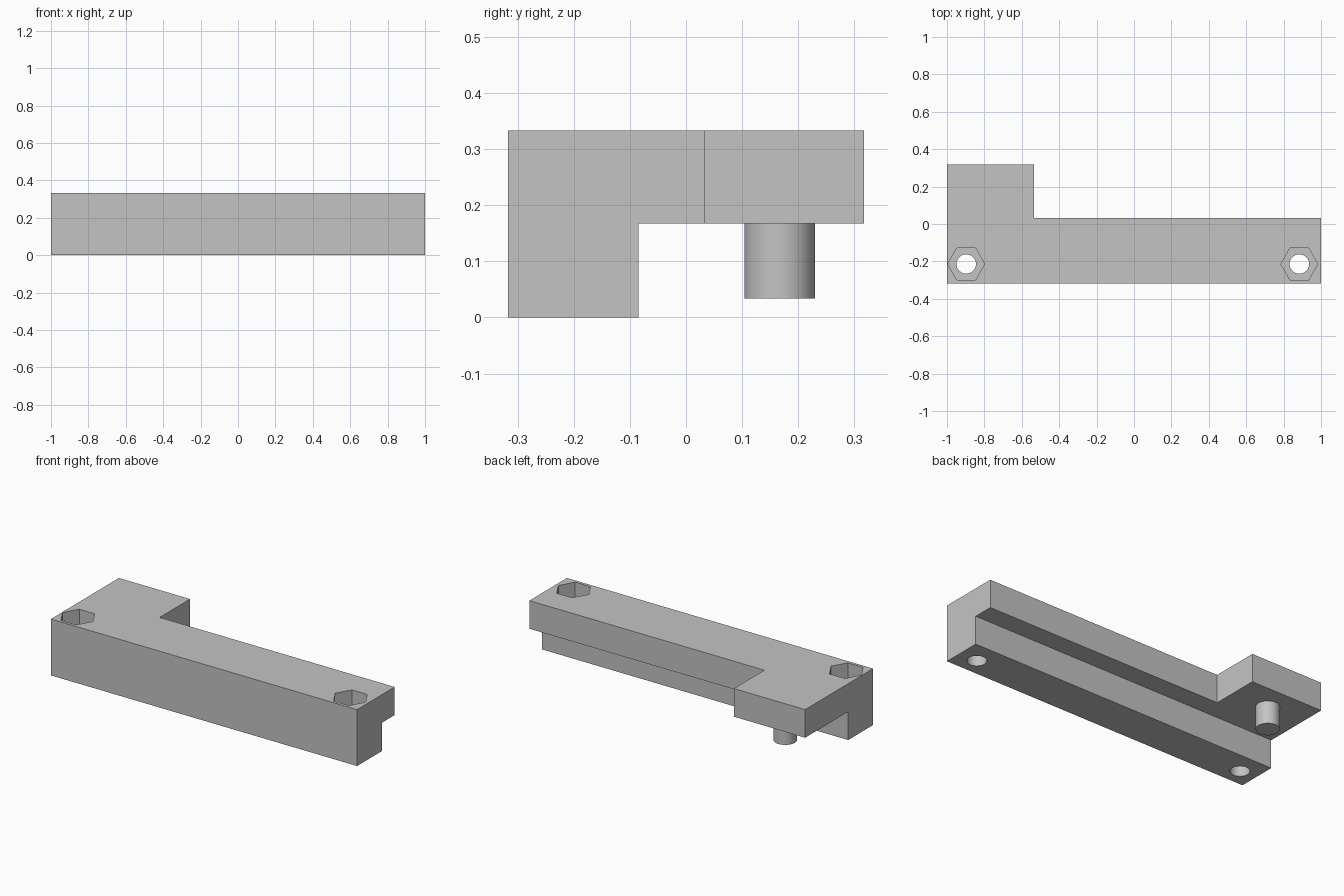
import bpy
import math

if "Cube" in bpy.data.objects:
    bpy.data.objects.remove(bpy.data.objects["Cube"], do_unlink=True)

# Single grey plastic colour
GREY = (0.55, 0.55, 0.55, 1.0)
grey = bpy.data.materials.new("grey_plastic")
grey.use_nodes = True
grey.diffuse_color = GREY
grey.node_tree.nodes["Principled BSDF"].inputs["Base Color"].default_value = GREY

# Main levels and edges
FRONT, BACK = -0.317, 0.317
RAIL_BACK, BAR_BACK = -0.085, 0.033
TAB_RIGHT = -0.535
LEDGE, TOP = 0.167, 0.333
OVER = 0.1  # cutter overshoot


def box(name, low, high):
    bpy.ops.mesh.primitive_cube_add(size=1)
    ob = bpy.context.object
    ob.name = name
    for v in ob.data.vertices:
        v.co = [a + (c + 0.5) * (b - a) for a, b, c in zip(low, high, v.co)]
    ob.data.materials.append(grey)
    return ob


def cylinder(name, x, y, z0, z1, radius, sides):
    bpy.ops.mesh.primitive_cylinder_add(
        vertices=sides, radius=radius, depth=z1 - z0,
        location=(x, y, (z0 + z1) / 2), rotation=(0, 0, math.pi / 2))
    ob = bpy.context.object
    ob.name = name
    ob.data.materials.append(grey)
    return ob


def cut(target, cutter):
    mod = target.modifiers.new("cut", 'BOOLEAN')
    mod.operation = 'DIFFERENCE'
    mod.solver = 'EXACT'
    mod.object = cutter
    bpy.context.view_layer.update()
    bpy.ops.object.select_all(action='DESELECT')
    bpy.context.view_layer.objects.active = target
    target.select_set(True)
    bpy.ops.object.modifier_apply(modifier=mod.name)
    bpy.data.objects.remove(cutter, do_unlink=True)


def smooth(ob):
    bpy.ops.object.select_all(action='DESELECT')
    bpy.context.view_layer.objects.active = ob
    ob.select_set(True)
    bpy.ops.object.shade_smooth_by_angle(angle=math.radians(30))


# Bracket body: full block with the rear corner and underside ledge removed
body = box("bracket_body", (-1, FRONT, 0), (1, BACK, TOP))
cut(body, box("corner_cutter", (TAB_RIGHT, BAR_BACK, -OVER), (1 + OVER, BACK + OVER, TOP + OVER)))
cut(body, box("ledge_cutter", (-1 - OVER, RAIL_BACK, -OVER), (1 + OVER, BACK + OVER, LEDGE)))

# Bolt holes with hexagonal nut pockets
for x in (-0.897, 0.884):
    cut(body, cylinder("pocket_cutter", x, -0.214, LEDGE, TOP + OVER, 0.099, 6))
    cut(body, cylinder("bolt_cutter", x, -0.214, -OVER, LEDGE + 0.05, 0.052, 48))
smooth(body)

# Round peg under the tab
smooth(cylinder("locating_peg", -0.765, 0.167, 0.034, LEDGE, 0.063, 64))
